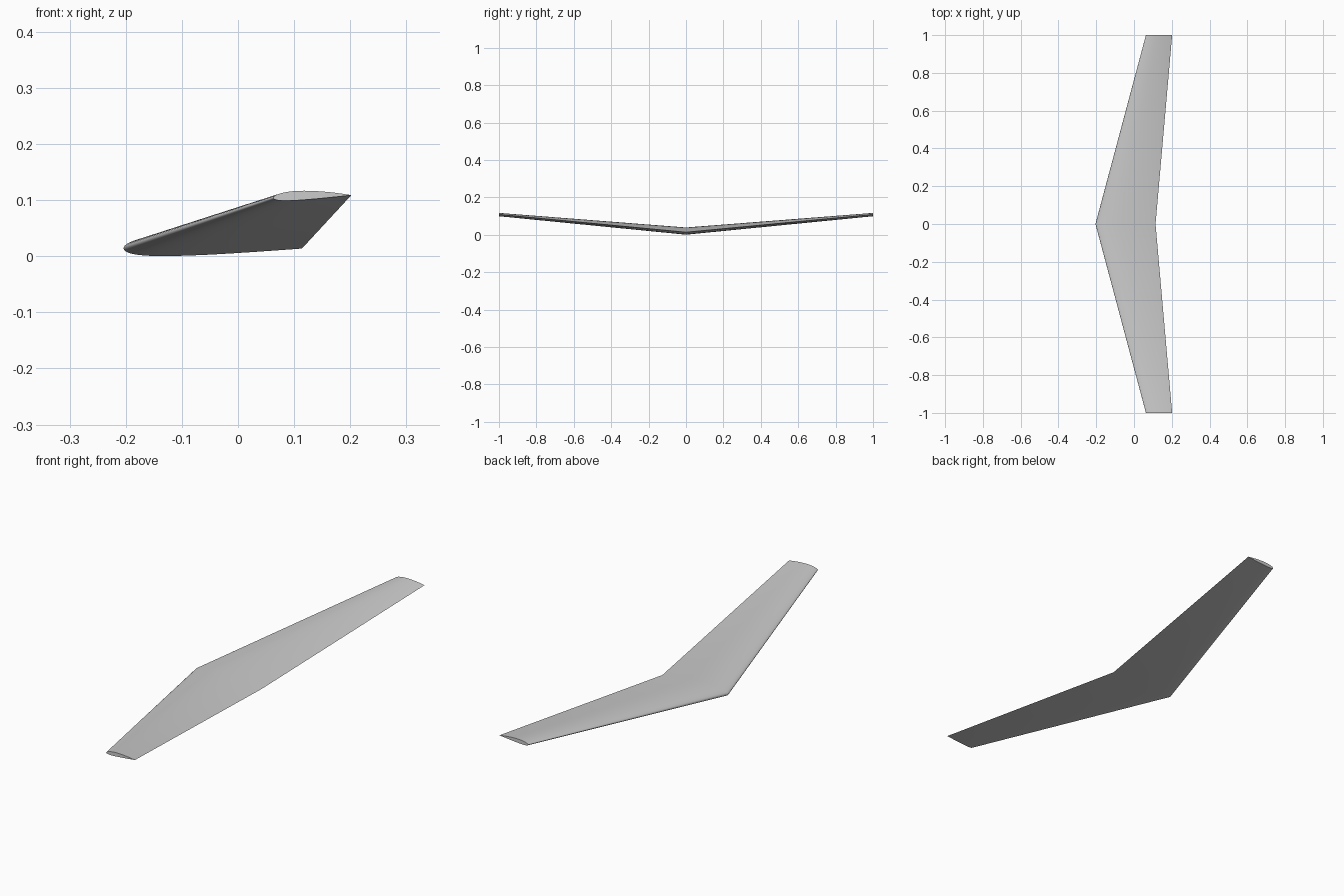
import bpy, bmesh, math

if "Cube" in bpy.data.objects:
    bpy.data.objects.remove(bpy.data.objects["Cube"], do_unlink=True)

grey = bpy.data.materials.new("light grey")
grey.use_nodes = True
grey.diffuse_color = (0.6, 0.6, 0.6, 1)
grey.node_tree.nodes["Principled BSDF"].inputs["Base Color"].default_value = (0.6, 0.6, 0.6, 1)

CAMBER, CAMBER_POS, THICK, N = 0.02, 0.4, 0.12, 32


def airfoil():
    """Closed unit-chord section: trailing edge, over the top, round the nose, back below."""
    def surface(x, side):
        t = 5 * THICK * (0.2969 * math.sqrt(x) - 0.126 * x - 0.3516 * x**2
                         + 0.2843 * x**3 - 0.1036 * x**4)
        q = CAMBER_POS if x < CAMBER_POS else 1 - CAMBER_POS
        camber = CAMBER * (1 - ((x - CAMBER_POS) / q) ** 2)
        slope = math.atan(-2 * CAMBER * (x - CAMBER_POS) / q**2)
        return (x - side * t * math.sin(slope), camber + side * t * math.cos(slope))
    xs = [(1 + math.cos(math.pi * i / N)) / 2 for i in range(N + 1)]
    return [surface(x, 1) for x in xs] + [surface(x, -1) for x in xs[-2:0:-1]]


# Span stations: y, leading edge x and z, chord, nose-down twist in degrees
tip = (0.063, 0.104, 0.139, 2.0)
root = (-0.204, 0.0138, 0.318, 0.0)
stations = [(-1, *tip), (0, *root), (1, *tip)]

bm = bmesh.new()
rings = []
for y, x0, z0, chord, twist in stations:
    c, s = math.cos(math.radians(twist)), math.sin(math.radians(twist))
    rings.append([bm.verts.new((x0 + chord * (u * c - v * s), y, z0 + chord * (u * s + v * c)))
                  for u, v in airfoil()])

# Skin between stations
for a, b in zip(rings, rings[1:]):
    for i in range(len(a)):
        j = (i + 1) % len(a)
        bm.faces.new((a[i], a[j], b[j], b[i]))

# Tip caps
bm.faces.new(rings[0])
bm.faces.new(rings[-1])
bmesh.ops.recalc_face_normals(bm, faces=bm.faces)

mesh = bpy.data.meshes.new("wing")
bm.to_mesh(mesh)
bm.free()
mesh.materials.append(grey)
wing = bpy.data.objects.new("wing", mesh)
bpy.context.collection.objects.link(wing)
bpy.context.view_layer.objects.active = wing
wing.select_set(True)
bpy.ops.object.shade_smooth_by_angle(angle=math.radians(35))
